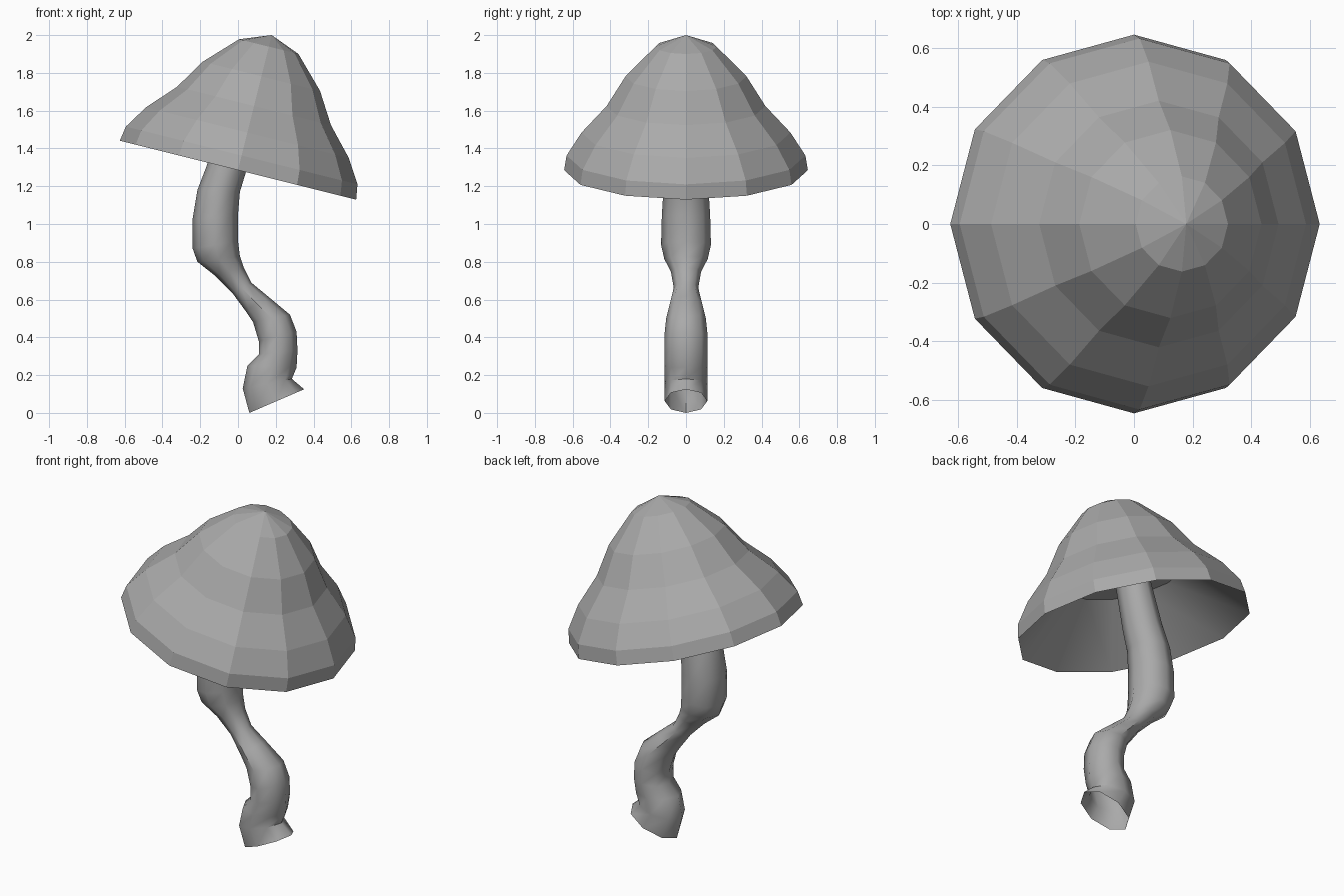
import bpy
import bmesh
from math import sin, cos, tau, radians
from mathutils import Vector

cube = bpy.data.objects.get("Cube")
if cube:
    bpy.data.objects.remove(cube)

grey = bpy.data.materials.new("plain_grey")
grey.use_nodes = True
colour = (0.4, 0.4, 0.4, 1)
grey.diffuse_color = colour
grey.node_tree.nodes["Principled BSDF"].inputs["Base Color"].default_value = colour


def ring(center, half, side, count):
    """Closed ring of points spanned by two half-axes."""
    return [center + half * cos(tau * i / count) + side * sin(tau * i / count)
            for i in range(count)]


def loft(name, rings, tip=None, flip=False, smooth_angle=None):
    """Skin a stack of rings, with an optional fan to a tip point."""
    bm = bmesh.new()
    loops = [[bm.verts.new(p) for p in r] for r in rings]
    count = len(loops[0])
    for low, high in zip(loops, loops[1:]):
        for i in range(count):
            j = (i + 1) % count
            bm.faces.new((low[i], low[j], high[j], high[i]))
    if tip is not None:
        top = bm.verts.new(tip)
        for i in range(count):
            bm.faces.new((loops[-1][i], loops[-1][(i + 1) % count], top))
    if flip:
        bmesh.ops.reverse_faces(bm, faces=bm.faces[:])
    mesh = bpy.data.meshes.new(name)
    bm.to_mesh(mesh)
    bm.free()
    mesh.materials.append(grey)
    obj = bpy.data.objects.new(name, mesh)
    bpy.context.collection.objects.link(obj)
    if smooth_angle:
        bpy.ops.object.select_all(action='DESELECT')
        obj.select_set(True)
        bpy.context.view_layer.objects.active = obj
        bpy.ops.object.shade_smooth_by_angle(angle=radians(smooth_angle))
    return obj


# Cap: twelve-sided bell on a tilted axis
tilt = radians(14)
axis = Vector((sin(tilt), 0, cos(tilt)))
across = Vector((cos(tilt), 0, -sin(tilt)))
depth = Vector((0, 1, 0))
rim_center = Vector((0, 0, 1.285))


def cap_ring(radius, height):
    return ring(rim_center + axis * height, across * radius, depth * radius, 12)


bell = [(0.645, 0), (0.632, 0.08), (0.553, 0.205),
        (0.42, 0.35), (0.32, 0.512), (0.162, 0.674)]
loft("cap", [cap_ring(r, h) for r, h in bell], rim_center + axis * 0.737)

# Hollow underside: sloping wall and a flat ceiling
loft("cap_underside", [cap_ring(0.645, 0), cap_ring(0.32, 0.29)],
     rim_center + axis * 0.29, flip=True, smooth_angle=35)

# Stalk sections: left x, z, right x, z, half depth
sections = [
    (0.06, 0.0, 0.35, 0.125, 0.113),
    (0.025, 0.13, 0.285, 0.18, 0.113),
    (0.05, 0.25, 0.31, 0.24, 0.113),
    (0.11, 0.31, 0.315, 0.33, 0.115),
    (0.11, 0.38, 0.31, 0.43, 0.115),
    (0.08, 0.48, 0.275, 0.52, 0.105),
    (0.04, 0.54, 0.155, 0.62, 0.085),
    (-0.03, 0.635, 0.07, 0.69, 0.065),
    (-0.12, 0.725, 0.03, 0.77, 0.08),
    (-0.215, 0.8, 0.01, 0.83, 0.115),
    (-0.24, 0.87, 0, 0.91, 0.132),
    (-0.24, 1.03, 0, 1.05, 0.128),
    (-0.215, 1.18, 0.01, 1.17, 0.12),
    (-0.165, 1.31, 0.045, 1.285, 0.11),
    (-0.07, 1.6, 0.1, 1.56, 0.1),
]
stalk_rings = []
for lx, lz, rx, rz, width in sections:
    left, right = Vector((lx, 0, lz)), Vector((rx, 0, rz))
    stalk_rings.append(ring((left + right) / 2, (right - left) / 2, depth * width, 8))
loft("stalk", stalk_rings, smooth_angle=52)
